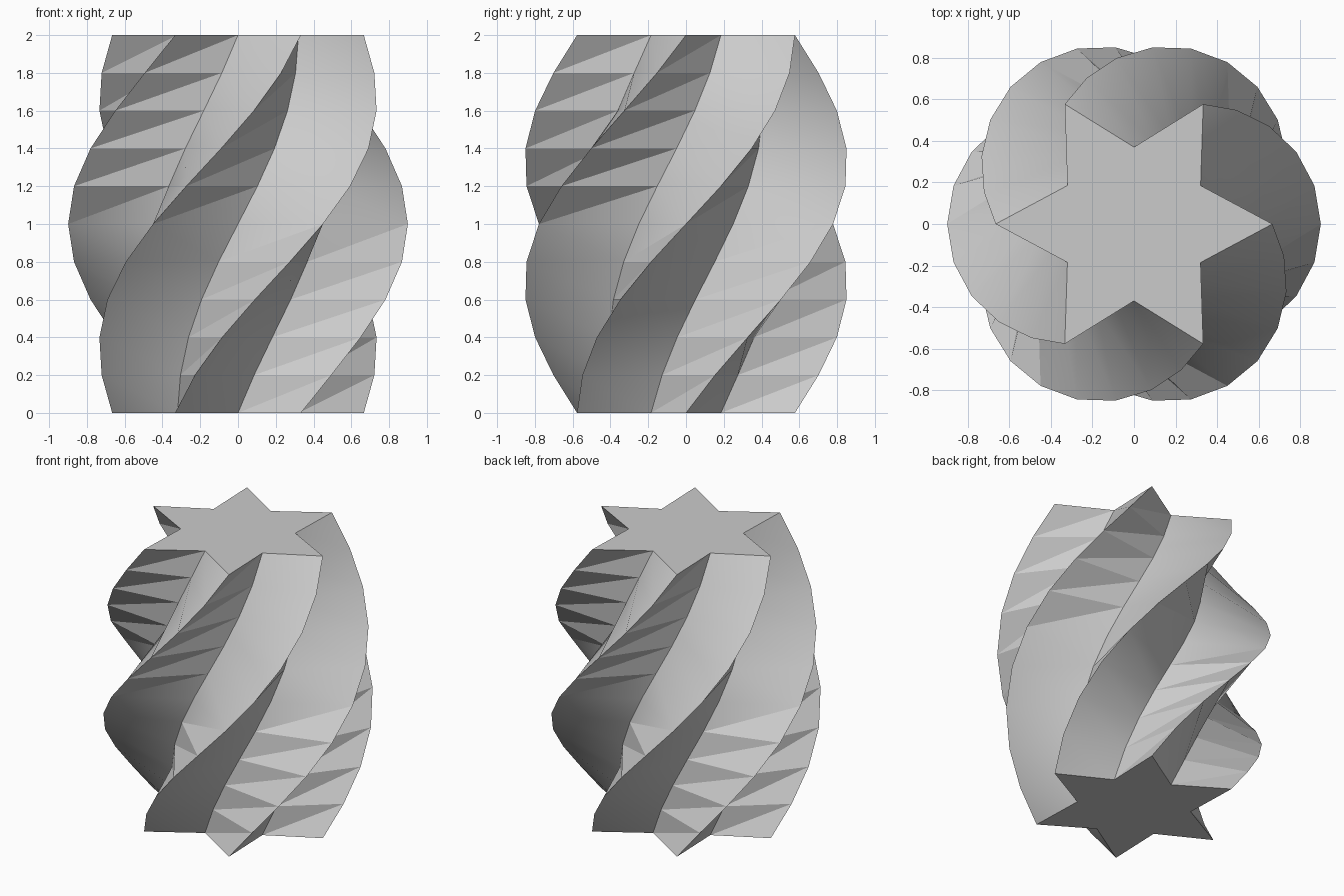
import bpy, bmesh
from math import sin, cos, pi, radians

cube = bpy.data.objects.get("Cube")
if cube:
    bpy.data.objects.remove(cube, do_unlink=True)

LAYERS, POINTS, HEIGHT = 10, 6, 2.0
TIP, NOTCH = 0.666, 0.37
TWIST, BULGE = radians(120), 0.35

grey = bpy.data.materials.new("plain grey")
grey.use_nodes = True
colour = (0.6, 0.6, 0.6, 1)
grey.diffuse_color = colour
grey.node_tree.nodes["Principled BSDF"].inputs["Base Color"].default_value = colour


def star_ring(bm, t):
    """Star outline at height fraction t, turned and swollen."""
    ring = []
    for k in range(2 * POINTS):
        r = (NOTCH if k % 2 else TIP) * (1 + BULGE * sin(pi * t))
        a = pi * k / POINTS + TWIST * t
        ring.append(bm.verts.new((r * cos(a), r * sin(a), HEIGHT * t)))
    return ring


bm = bmesh.new()
rings = [star_ring(bm, i / LAYERS) for i in range(LAYERS + 1)]

# Twisted flanks: the crease direction swaps at mid height
for i in range(LAYERS):
    low, high = rings[i], rings[i + 1]
    for k in range(2 * POINTS):
        n = (k + 1) % (2 * POINTS)
        a, b, c, d = low[k], low[n], high[n], high[k]
        upper = i >= LAYERS // 2
        tip_first = k % 2 == 0
        if upper == tip_first:
            tris = ((a, b, c), (a, c, d))
        else:
            tris = ((a, b, d), (b, c, d))
        for tri in tris:
            bm.faces.new(tri)

# Flat star caps
bm.faces.new(rings[0][::-1])
bm.faces.new(rings[-1])

mesh = bpy.data.meshes.new("twisted_star_column")
bm.to_mesh(mesh)
bm.free()
mesh.materials.append(grey)
column = bpy.data.objects.new("twisted_star_column", mesh)
bpy.context.collection.objects.link(column)

bpy.ops.object.select_all(action='DESELECT')
column.select_set(True)
bpy.context.view_layer.objects.active = column
bpy.ops.object.shade_smooth_by_angle(angle=radians(30))
